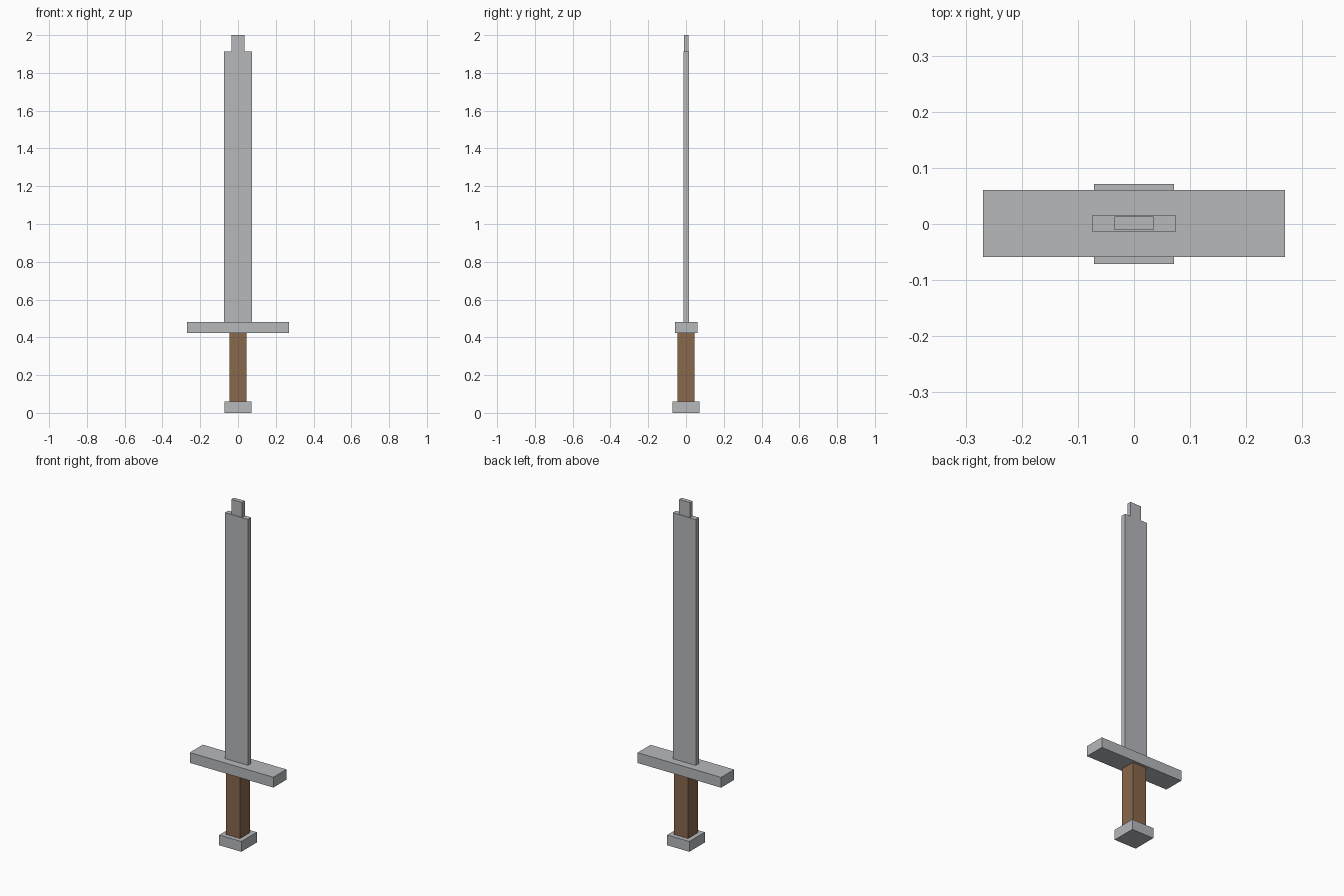
import bpy

if "Cube" in bpy.data.objects:
    bpy.data.objects.remove(bpy.data.objects["Cube"])


def material(name, color):
    m = bpy.data.materials.new(name)
    m.diffuse_color = (*color, 1.0)
    m.use_nodes = True
    m.node_tree.nodes["Principled BSDF"].inputs["Base Color"].default_value = m.diffuse_color
    return m


steel = material("steel grey", (0.47, 0.48, 0.50))
wood = material("wood brown", (0.25, 0.135, 0.072))


def box(name, width, depth, z0, z1, mat, y=0.0):
    """Box with the given footprint, spanning z0 to z1."""
    bpy.ops.mesh.primitive_cube_add(size=1, location=(0, y, (z0 + z1) / 2))
    ob = bpy.context.object
    ob.name = name
    ob.scale = (width, depth, z1 - z0)
    bpy.ops.object.transform_apply(location=False, rotation=False, scale=True)
    ob.data.materials.append(mat)
    return ob


# Handle end, grip and crossguard
box("pommel", 0.142, 0.142, 0.0, 0.06, steel)
box("grip", 0.09, 0.09, 0.06, 0.422, wood)
box("crossguard", 0.538, 0.12, 0.422, 0.482, steel, 0.001)

# Blade with a narrower stepped tip
box("blade", 0.148, 0.03, 0.482, 1.913, steel, 0.001)
box("blade_tip", 0.07, 0.024, 1.913, 2.0, steel, 0.001)
